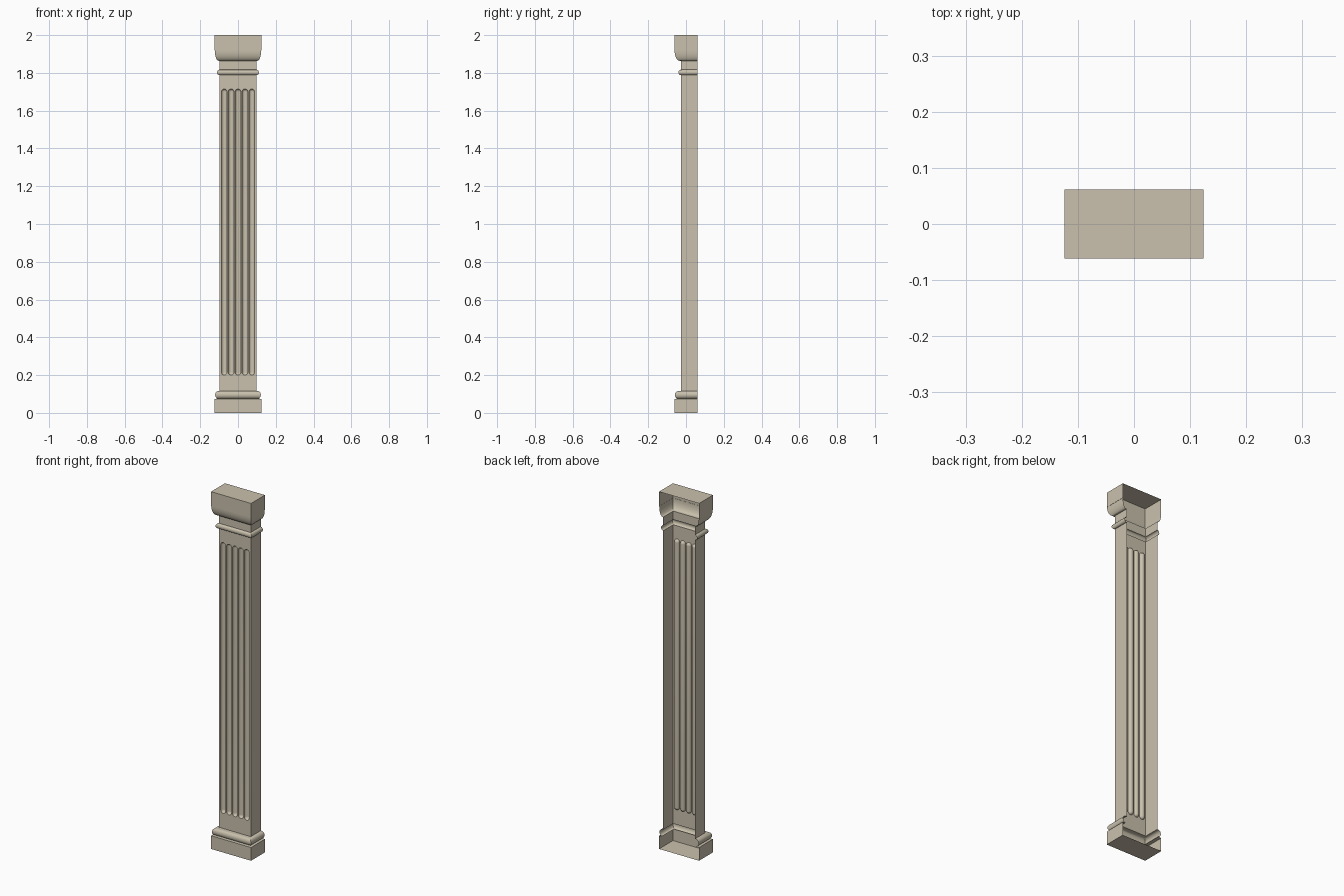
import bpy, bmesh, math

if "Cube" in bpy.data.objects:
    bpy.data.objects.remove(bpy.data.objects["Cube"])

HALF_W, FRONT, BACK = 0.098, -0.027, 0.0615      # shaft footprint
SHAFT_Z0, SHAFT_Z1 = 0.115, 1.788

stone = bpy.data.materials.new("warm_stone")
stone.diffuse_color = (0.59, 0.535, 0.42, 1)
stone.use_nodes = True
stone.node_tree.nodes["Principled BSDF"].inputs["Base Color"].default_value = stone.diffuse_color


def finish(name, bm):
    bmesh.ops.remove_doubles(bm, verts=bm.verts, dist=1e-5)
    mesh = bpy.data.meshes.new(name)
    bm.to_mesh(mesh)
    bm.free()
    ob = bpy.data.objects.new(name, mesh)
    bpy.context.collection.objects.link(ob)
    mesh.materials.append(stone)
    bpy.ops.object.select_all(action='DESELECT')
    ob.select_set(True)
    bpy.context.view_layer.objects.active = ob
    bpy.ops.object.shade_smooth_by_angle(angle=math.radians(35))
    return ob


def moulding(name, profile, cap=None):
    """Sweep (side offset, front offset, z) points round the three visible sides."""
    bm = bmesh.new()
    rows = []
    for dx, dy, z in profile:
        w, f = HALF_W + dx, FRONT - dy
        rows.append([bm.verts.new(p) for p in
                     ((-w, BACK, z), (-w, f, z), (w, f, z), (w, BACK, z))])
    for lo, hi in zip(rows, rows[1:]):
        for i in range(3):
            bm.faces.new((lo[i], lo[i + 1], hi[i + 1], hi[i]))
    if cap == 'bottom':
        bm.faces.new(rows[0][::-1])
    if cap == 'top':
        bm.faces.new(rows[-1])
    return finish(name, bm)


def bead(dx, dy, bulge, z0, z1, n=10):
    """Half-round section from z0 up to z1."""
    pts = []
    for i in range(n + 1):
        a = -math.pi / 2 + math.pi * i / n
        b = bulge * math.cos(a)
        pts.append((dx + b, dy + b, (z0 + z1) / 2 + (z1 - z0) / 2 * math.sin(a)))
    return pts


# Base: plinth and torus
moulding("base",
         [(0.0255, 0.0345, 0), (0.0255, 0.0345, 0.074)]
         + bead(0.007, 0.016, 0.016, 0.076, SHAFT_Z0)
         + [(0, 0, SHAFT_Z0)], 'bottom')

# Neck ring
moulding("neck_ring", [(0, 0, SHAFT_Z1)] + bead(0, 0, 0.013, SHAFT_Z1, 1.817)
         + [(0, 0, 1.817)])

# Capital: neck, quarter-round flare and square block
flare = []
for i in range(11):
    a = math.pi / 2 * i / 10
    flare.append((0.004 + 0.0205 * math.sin(a), 0.006 + 0.0275 * math.sin(a),
                  1.918 - 0.054 * math.cos(a)))
moulding("capital", [(0, 0, 1.817), (0, 0, 1.864)] + flare
         + [(0.0255, 0.0345, 1.918), (0.0255, 0.0345, 2.0)], 'top')

# Shaft: two plain sides and a fluted front panel
FLUTES, PITCH, R, DEPTH = 5, 0.0365, 0.0152, 0.0145
FZ0, FZ1, SEG, RINGS = 0.20, 1.715, 10, 6


def outline(cx, r):
    """Counter-clockwise round-ended slot, seen from the front."""
    pts = []
    for start, zc in ((0, FZ1 - R), (math.pi, FZ0 + R)):
        for i in range(SEG + 1):
            a = start + math.pi * i / SEG
            pts.append((cx + r * math.cos(a), zc + r * math.sin(a)))
    return pts


bm = bmesh.new()


def face(points):
    bm.faces.new([bm.verts.new(p) for p in points])


for s in (-1, 1):
    side = [(s * HALF_W, BACK, SHAFT_Z0), (s * HALF_W, FRONT, SHAFT_Z0),
            (s * HALF_W, FRONT, SHAFT_Z1), (s * HALF_W, BACK, SHAFT_Z1)]
    face(side if s < 0 else side[::-1])

for k in range(FLUTES):
    cx = (k - (FLUTES - 1) / 2) * PITCH
    x0 = -HALF_W if k == 0 else cx - PITCH / 2
    x1 = HALF_W if k == FLUTES - 1 else cx + PITCH / 2
    slot = outline(cx, R)
    h, n = SEG // 2, len(slot)
    left = slot[h:h + n // 2 + 1]                   # top to bottom on the left
    right = slot[h + n // 2:] + slot[:h + 1]        # bottom to top on the right
    flat = [(x0, SHAFT_Z1), (x0, SHAFT_Z0), (cx, SHAFT_Z0)] + left[::-1] + [(cx, SHAFT_Z1)]
    face([(x, FRONT, z) for x, z in flat])
    flat = [(x1, SHAFT_Z0), (x1, SHAFT_Z1), (cx, SHAFT_Z1)] + right[::-1] + [(cx, SHAFT_Z0)]
    face([(x, FRONT, z) for x, z in flat])
    # hollow of the flute, closing to its centre line
    rings = []
    for j in range(RINGS + 1):
        p = math.pi / 2 * j / RINGS
        y = FRONT + DEPTH * math.sin(p)
        rings.append([bm.verts.new((x, y, z)) for x, z in outline(cx, R * math.cos(p))])
    for a, b in zip(rings, rings[1:]):
        for i in range(n):
            m = (i + 1) % n
            bm.faces.new((a[i], a[m], b[m], b[i]))
finish("fluted_shaft", bm)
